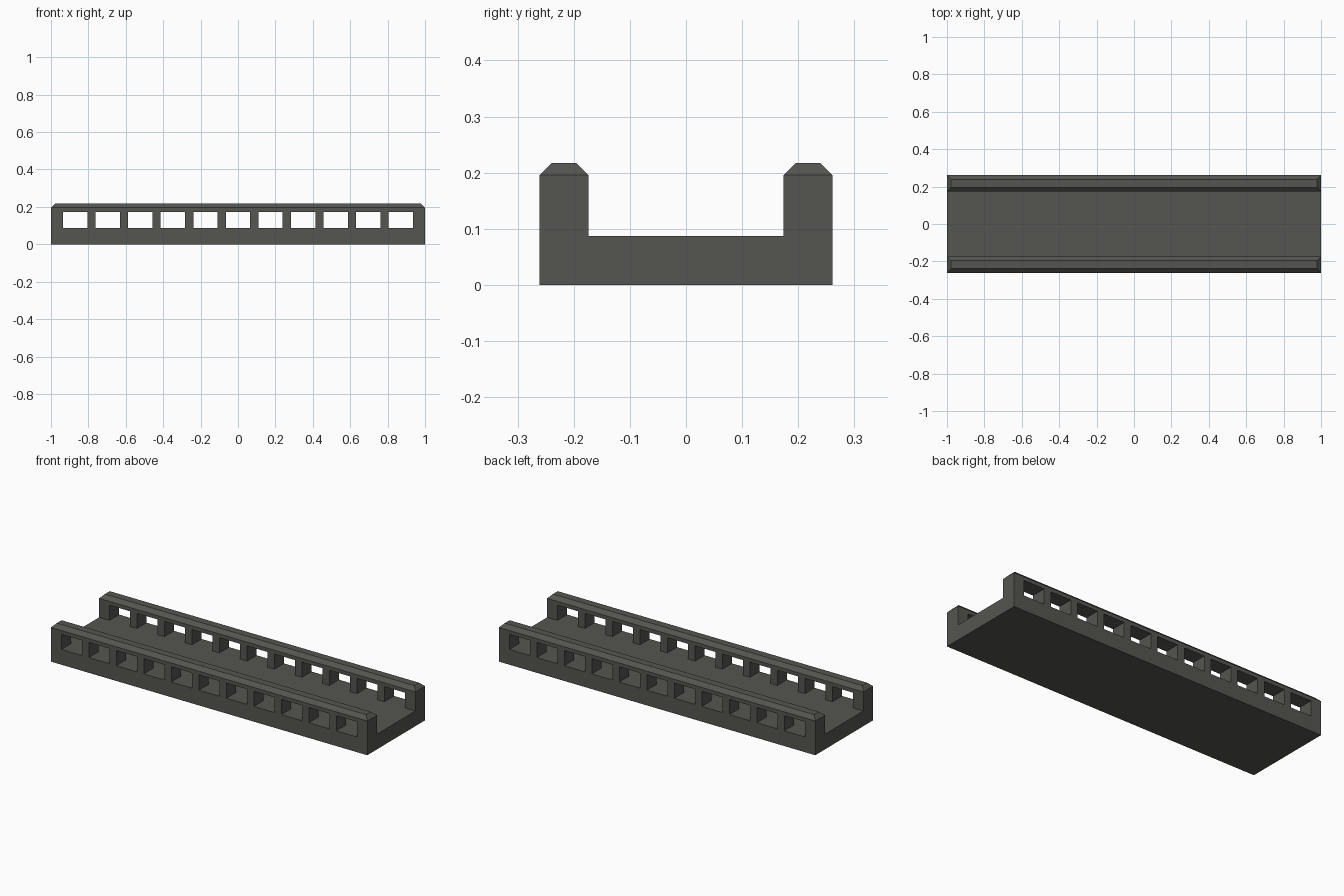
import bpy
import bmesh
from mathutils import Matrix, Vector

UNIT = 2 / 23            # module: the channel is 23 modules long
LENGTH = 2.0
HALF_DEPTH = 3 * UNIT
DECK_TOP = UNIT
WALL_TOP = 2.5 * UNIT
CHAMFER = UNIT / 4
WINDOWS = 11

cube = bpy.data.objects.get("Cube")
if cube:
    bpy.data.objects.remove(cube, do_unlink=True)

grey = bpy.data.materials.new("dark_warm_grey")
grey.use_nodes = True
colour = (0.09, 0.09, 0.08, 1)
grey.diffuse_color = colour
grey.node_tree.nodes["Principled BSDF"].inputs["Base Color"].default_value = colour


def add_box(bm, centre, size):
    matrix = Matrix.Translation(Vector(centre)) @ Matrix.Diagonal((*size, 1))
    return bmesh.ops.create_cube(bm, size=1, matrix=matrix)["verts"]


def make_object(name, bm):
    mesh = bpy.data.meshes.new(name)
    bm.to_mesh(mesh)
    bm.free()
    mesh.materials.append(grey)
    obj = bpy.data.objects.new(name, mesh)
    bpy.context.scene.collection.objects.link(obj)
    return obj


# Flat deck between the walls
bm = bmesh.new()
add_box(bm, (0, 0, DECK_TOP / 2), (LENGTH, 4 * UNIT, DECK_TOP))
make_object("deck", bm)

# Row of window cutters through both walls
bm = bmesh.new()
for i in range(WINDOWS):
    x = (i - (WINDOWS - 1) / 2) * 2 * UNIT
    add_box(bm, (x, 0, 1.5 * UNIT), (1.5 * UNIT, 8 * UNIT, UNIT))
cutter = make_object("window_cutter", bm)
cutter.hide_render = True
cutter.hide_set(True)
cutter.display_type = "WIRE"

# Side walls with chamfered top rim and cut windows
for name, side in (("front_wall", -1), ("back_wall", 1)):
    bm = bmesh.new()
    add_box(bm, (0, side * (HALF_DEPTH - UNIT / 2), WALL_TOP / 2),
            (LENGTH, UNIT, WALL_TOP))
    rim = [e for e in bm.edges if all(v.co.z > DECK_TOP for v in e.verts)]
    bmesh.ops.bevel(bm, geom=rim, offset=CHAMFER, segments=1,
                    affect="EDGES", profile=0.5)
    wall = make_object(name, bm)
    cut = wall.modifiers.new("windows", "BOOLEAN")
    cut.operation = "DIFFERENCE"
    cut.solver = "EXACT"
    cut.object = cutter

    # Bake the cut into the wall mesh
    bpy.context.view_layer.update()
    graph = bpy.context.evaluated_depsgraph_get()
    baked = bpy.data.meshes.new_from_object(wall.evaluated_get(graph))
    wall.modifiers.clear()
    wall.data = baked

bpy.data.objects.remove(cutter, do_unlink=True)
